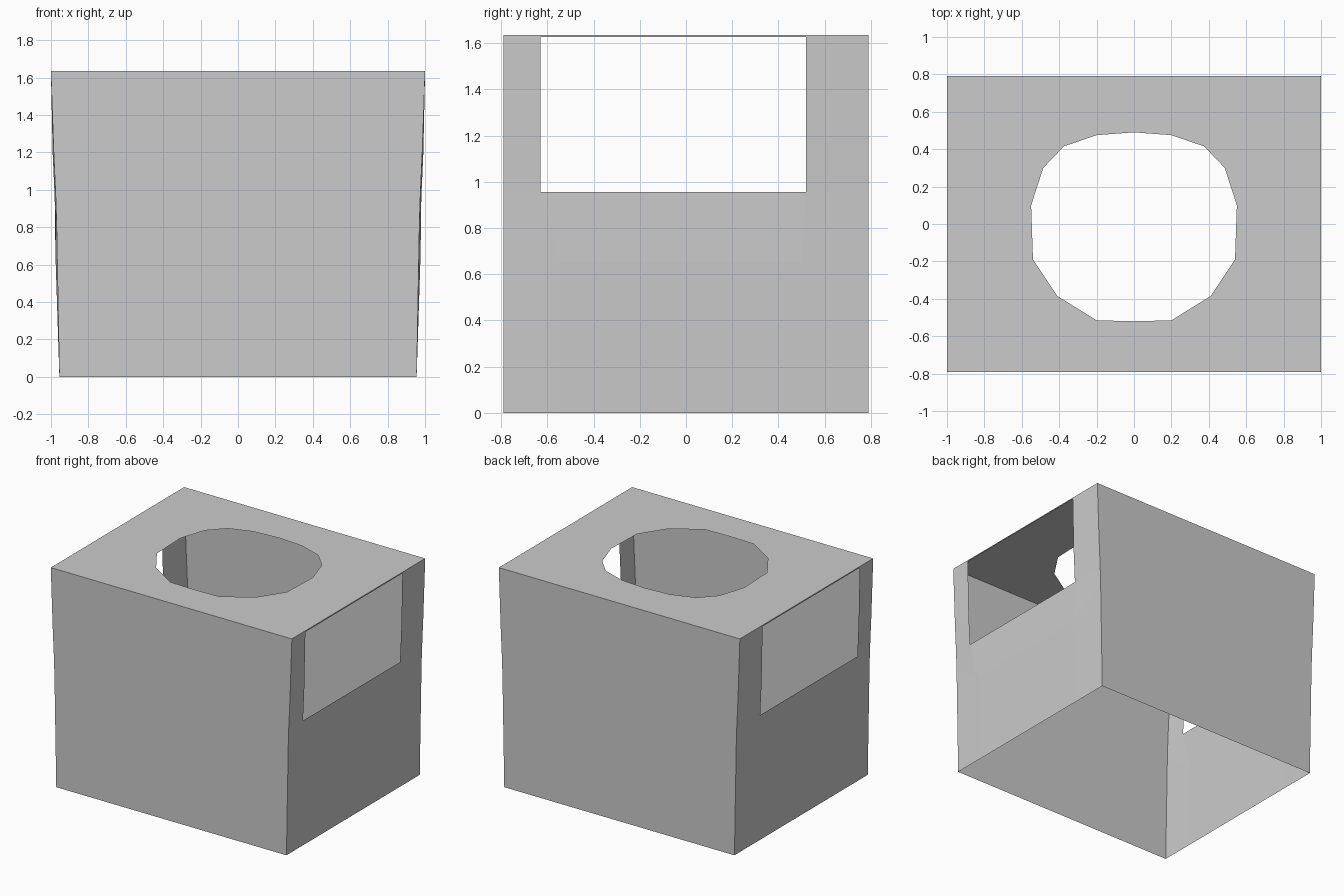
import bpy, bmesh

if "Cube" in bpy.data.objects:
    bpy.data.objects.remove(bpy.data.objects["Cube"])

D, H = 0.79, 1.635          # half depth, height


def make(name, faces):
    bm = bmesh.new()
    for pts in faces:
        bm.faces.new([bm.verts.new(p) for p in pts])
    bmesh.ops.remove_doubles(bm, verts=bm.verts, dist=1e-4)
    bmesh.ops.recalc_face_normals(bm, faces=bm.faces)
    me = bpy.data.meshes.new(name)
    bm.to_mesh(me)
    bm.free()
    ob = bpy.data.objects.new(name, me)
    bpy.context.collection.objects.link(ob)
    return ob


# Rows of the slightly bowed side: outer (x, z), inner (x, z), inner y pair
rows = [
    ((0.955, 0.0), (0.955, 0.0), (-0.55, 0.50)),
    ((0.970, 0.83), (0.976, 0.65), (-0.55, 0.50)),
    ((0.974, 0.955), (0.980, 0.955), (-0.63, 0.52)),
    ((0.985, 1.20), (0.991, 1.20), (-0.63, 0.52)),
    ((1.0, 1.626), (1.0, 1.626), (-0.63, 0.52)),
    ((1.0, H), (1.0, H), (-0.63, 0.52)),
]

faces = []

# Side walls, each with a large opening under the top edge
for s in (-1, 1):
    grid = []
    for (xo, zo), (xi, zi), (a, b) in rows:
        grid.append([(s * xo, -D, zo), (s * xi, a, zi),
                     (s * xi, b, zi), (s * xo, D, zo)])
    for r in range(5):
        for c in range(3):
            if c == 1 and r in (2, 3):
                continue
            f = [grid[r][c], grid[r][c + 1], grid[r + 1][c + 1], grid[r + 1][c]]
            faces.append(f if s > 0 else f[::-1])

# Front and back walls
for y in (-D, D):
    for (x0, z0), (x1, z1) in zip([r[0] for r in rows], [r[0] for r in rows][1:]):
        faces.append([(-x0, y, z0), (x0, y, z0), (x1, y, z1), (-x1, y, z1)])

# Top panel with a rounded hole, as two mirrored halves
hole = [(0, -0.52), (0.2, -0.515), (0.41, -0.385), (0.54, -0.19), (0.55, 0.1),
        (0.485, 0.3), (0.375, 0.415), (0.2, 0.475), (0, 0.49)]
rim = [(0, D), (1, D), (1, 0.52), (1, -0.63), (1, -D), (0, -D)]
for s in (-1, 1):
    faces.append([(s * x, y, H) for x, y in hole + rim])

make("open_bottom_box", faces)
